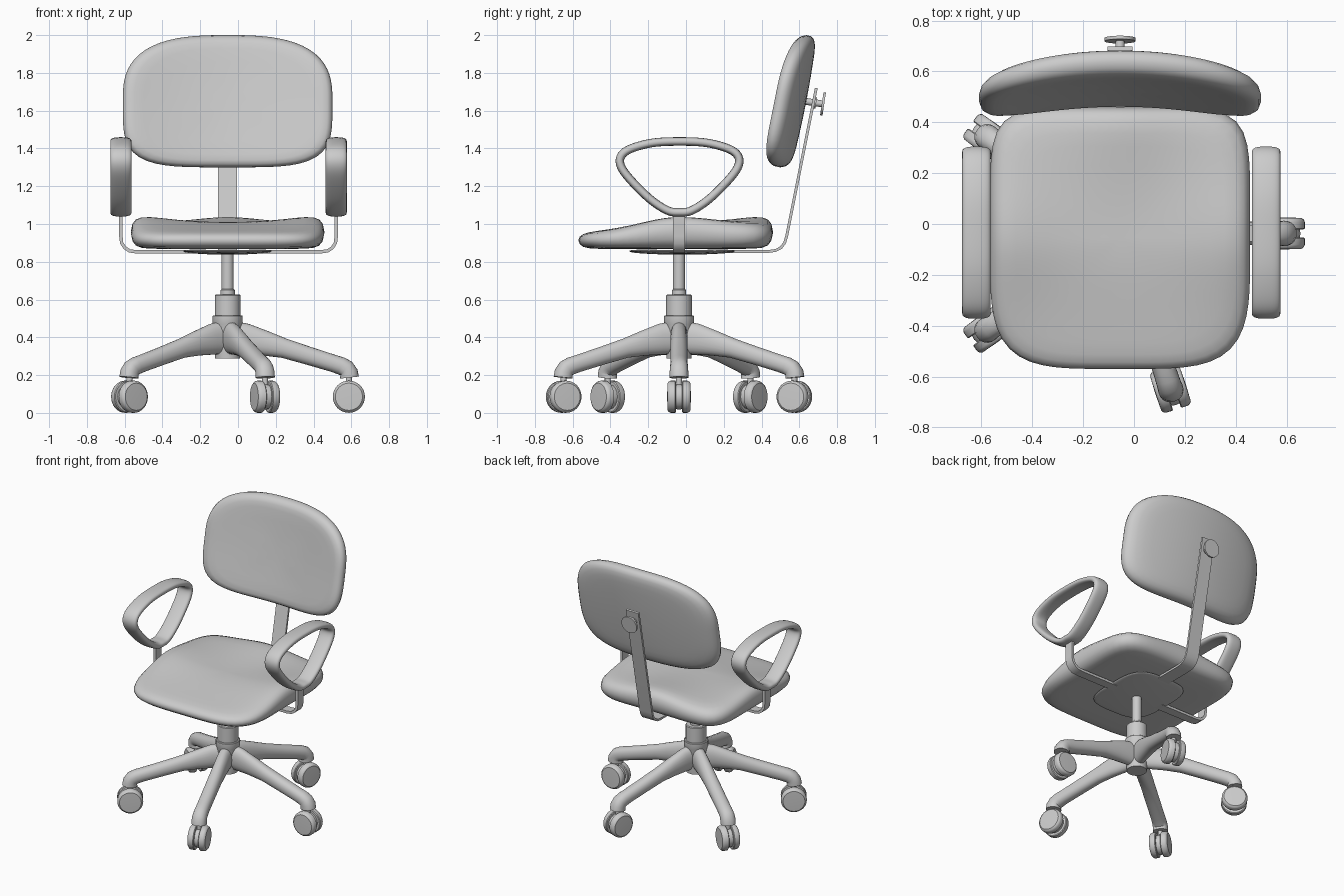
import bpy, bmesh, math
from mathutils import Vector, Matrix

if "Cube" in bpy.data.objects:
    bpy.data.objects.remove(bpy.data.objects["Cube"])

CX, CY = -0.055, -0.037          # axis of the central column


def skin(name, rings, closed=False, caps=False, angle=35):
    """Bridge rings of points into one smooth-shaded mesh object."""
    bm = bmesh.new()
    rows = [[bm.verts.new(p) for p in ring] for ring in rings]
    pairs = list(zip(rows, rows[1:])) + ([(rows[-1], rows[0])] if closed else [])
    for a, b in pairs:
        for i in range(len(a)):
            j = (i + 1) % len(a)
            bm.faces.new((a[i], a[j], b[j], b[i]))
    if caps:
        bm.faces.new(rows[0])
        bm.faces.new(rows[-1])
    bmesh.ops.remove_doubles(bm, verts=bm.verts, dist=1e-5)
    bmesh.ops.recalc_face_normals(bm, faces=bm.faces)
    me = bpy.data.meshes.new(name)
    bm.to_mesh(me)
    bm.free()
    ob = bpy.data.objects.new(name, me)
    bpy.context.collection.objects.link(ob)
    bpy.ops.object.select_all(action='DESELECT')
    ob.select_set(True)
    bpy.context.view_layer.objects.active = ob
    bpy.ops.object.shade_smooth_by_angle(angle=math.radians(angle))
    return ob


def lathe(name, profile, matrix, n=32):
    """Revolve (radius, height) points about local z."""
    rings = [[matrix @ Vector((r * math.cos(2 * math.pi * i / n), r * math.sin(2 * math.pi * i / n), z))
              for i in range(n)] for r, z in profile]
    return skin(name, rings)


def sweep(name, path, side, section, sizes=None, closed=False, matrix=Matrix()):
    """Sweep a section along a planar path; side is the plane's normal."""
    side, n, rings = Vector(side), len(path), []
    path = [Vector(p) for p in path]
    for k, p in enumerate(path):
        before = path[k - 1] if k or closed else p
        after = path[(k + 1) % n] if k < n - 1 or closed else p
        up = (after - before).normalized().cross(side)
        w, h = sizes[k] if sizes else (1, 1)
        rings.append([matrix @ (p + side * a * w + up * b * h) for a, b in section])
    return skin(name, rings, closed, not closed)


def smooth_path(pts, steps=6):
    """Closed Catmull-Rom curve through 2D points."""
    out, n = [], len(pts)
    for i in range(n):
        a, b, c, d = (Vector(pts[(i + k) % n]) for k in (-1, 0, 1, 2))
        for s in range(steps):
            t = s / steps
            out.append(0.5 * (2 * b + (c - a) * t + (2 * a - 5 * b + 4 * c - d) * t * t
                              + (3 * b - a - 3 * c + d) * t ** 3))
    return out


def oval(w, h, power=2, n=24):
    pts = []
    for i in range(n):
        c, s = math.cos(2 * math.pi * i / n), math.sin(2 * math.pi * i / n)
        pts.append((w * math.copysign(abs(c) ** (2 / power), c), h * math.copysign(abs(s) ** (2 / power), s)))
    return pts


PILLOW = [(0, -1), (.3, -1), (.6, -1), (.8, -.98), (.89, -.92), (.95, -.76), (.985, -.45), (1, 0),
          (.985, .42), (.95, .7), (.89, .88), (.8, .97), (.7, 1), (.55, 1), (.4, 1), (.25, 1), (.12, 1), (0, 1)]


def cushion(name, place, low_power, high_power, n=80):
    """Padded slab with a rounded-square outline, mapped by place(u, v, w)."""
    rings = []
    for s, w in PILLOW:
        ring = []
        for i in range(n):
            c, d = math.cos(2 * math.pi * i / n), math.sin(2 * math.pi * i / n)
            p = high_power if d > 0 else low_power
            r = s * (abs(c) ** p + abs(d) ** p) ** (-1 / p)
            ring.append(place(r * c, r * d, w))
        rings.append(ring)
    return skin(name, rings, angle=60)


# Seat: low front, raised sides and raised back centre
def seat_place(u, v, w):
    t = min(1, max(0, v + 1))
    top = .96 + .05 * t * t * (3 - 2 * t) + .045 * u * u * math.exp(-((v - .05) / .45) ** 2)
    top += .045 * math.exp(-(u / .45) ** 2) * max(0, v) ** 2
    return Vector((CX + .512 * u, -.055 + .515 * v, .868 + (top - .868) * (w + 1) / 2))


cushion("seat", seat_place, 4.2, 6)


# Backrest: tilted and curved around the sitter
def back_place(u, v, w):
    return Vector((CX + .555 * u, .582 + .068 * v - .012 * v * v - .08 * u * u + .055 * w, 1.65 + .35 * v))


cushion("backrest", back_place, 4.1, 2.8)

# Mounting plate under the seat
cushion("seat_plate", lambda u, v, w: Vector((CX + .235 * u, -.02 + .28 * v,
        .857 + .008 * w - .012 * max(0, 1 - u * u - v * v))), 3.5, 3.5, 48)

# Back support strip and its knob
strip = [(-.05, .5), (.05, .5), (.05, -.5), (-.05, -.5)]
thin = [(a, b * .015) for a, b in strip]
bar = [(-.05, .855), (.44, .855), (.475, .86), (.503, .875), (.522, .9), (.533, .935), (.69, 1.72)]
sweep("back_support", [(CX, y, z) for y, z in bar], (1, 0, 0), thin)
tilt = Vector((0, 1, -.15)).to_track_quat('Z', 'Y').to_matrix().to_4x4()
lathe("back_knob", [(0, 0), (.018, 0), (.018, .06), (.03, .06), (.03, .075), (.018, .075), (.018, .105),
                    (.061, .105), (.061, .118), (0, .118)], Matrix.Translation((CX, .615, 1.652)) @ tilt)

# Armrests: bent bracket and rounded-triangle loop on each side
half_loop = [(0, 1.062), (.065, 1.072), (.16, 1.135), (.265, 1.24), (.312, 1.31),
             (.308, 1.362), (.255, 1.4), (.14, 1.43)]
loop = half_loop + [(0, 1.437)] + [(-y, z) for y, z in half_loop[:0:-1]]
arm_strip = [(a * .65, b * .018) for a, b in strip]
bend = [(0, .853), (.49, .853), (.525, .858), (.55, .875), (.566, .9), (.57, .935), (.57, 1.055)]
for sx, label in ((-1, "left"), (1, "right")):
    x0 = -.05
    sweep(label + "_arm_bracket", [(x0 + sx * x, CY, z) for x, z in bend], (0, 1, 0), arm_strip)
    sweep(label + "_armrest", [(x0 + sx * .57, -.034 + y, z) for y, z in smooth_path(loop)],
          (1, 0, 0), oval(.056, .0225, 2.8), closed=True)

# Column and hub
axis = Matrix.Translation((CX, CY, 0))
lathe("gas_column", [(0, .5), (.068, .5), (.068, .622), (.063, .627), (.038, .627), (.038, .65),
                     (.032, .655), (.032, .86), (0, .86)], axis)
lathe("base_hub", [(0, .287), (.066, .287), (.072, .37), (.078, .47), (.08, .475), (.08, .512),
                   (.076, .516), (0, .516)], axis)

# Five-star base: legs and twin-wheel casters
leg_path = [(.02, .4), (.1, .39), (.2, .368), (.3, .342), (.43, .302), (.56, .262),
            (.6, .249), (.628, .235), (.642, .214), (.645, .187)]
leg_size = [(.046, .088), (.046, .082), (.046, .066), (.046, .052), (.046, .048), (.046, .046),
            (.047, .047), (.048, .047), (.05, .048), (.05, .05)]
WHEEL = [(0, -.022), (.08, -.022), (.085, -.018), (.085, .006), (.081, .016), (.072, .023), (0, .025)]
for k in range(5):
    turn = axis @ Matrix.Rotation(math.radians(72 * k), 4, 'Z')
    sweep(f"base_leg_{k + 1}", [(r, 0, z) for r, z in leg_path], (0, 1, 0), oval(1, 1, 2.2),
          leg_size, matrix=turn)
    pivot = turn @ Matrix.Translation((.642, 0, .0855))
    lathe(f"caster_pin_{k + 1}", [(0, .03), (.016, .03), (.016, .11), (0, .11)], pivot, 16)
    roll = Matrix.Rotation(math.pi / 2, 4, 'X')
    lathe(f"caster_body_{k + 1}", [(0, -.024), (.064, -.024), (.068, 0), (.064, .024), (0, .024)],
          pivot @ roll, 16)
    for s in (-1, 1):
        face = Matrix.Rotation(-s * math.pi / 2, 4, 'X')
        lathe(f"caster_wheel_{k + 1}_{'inner' if s < 0 else 'outer'}", WHEEL,
              pivot @ Matrix.Translation((0, s * .038, 0)) @ face)
